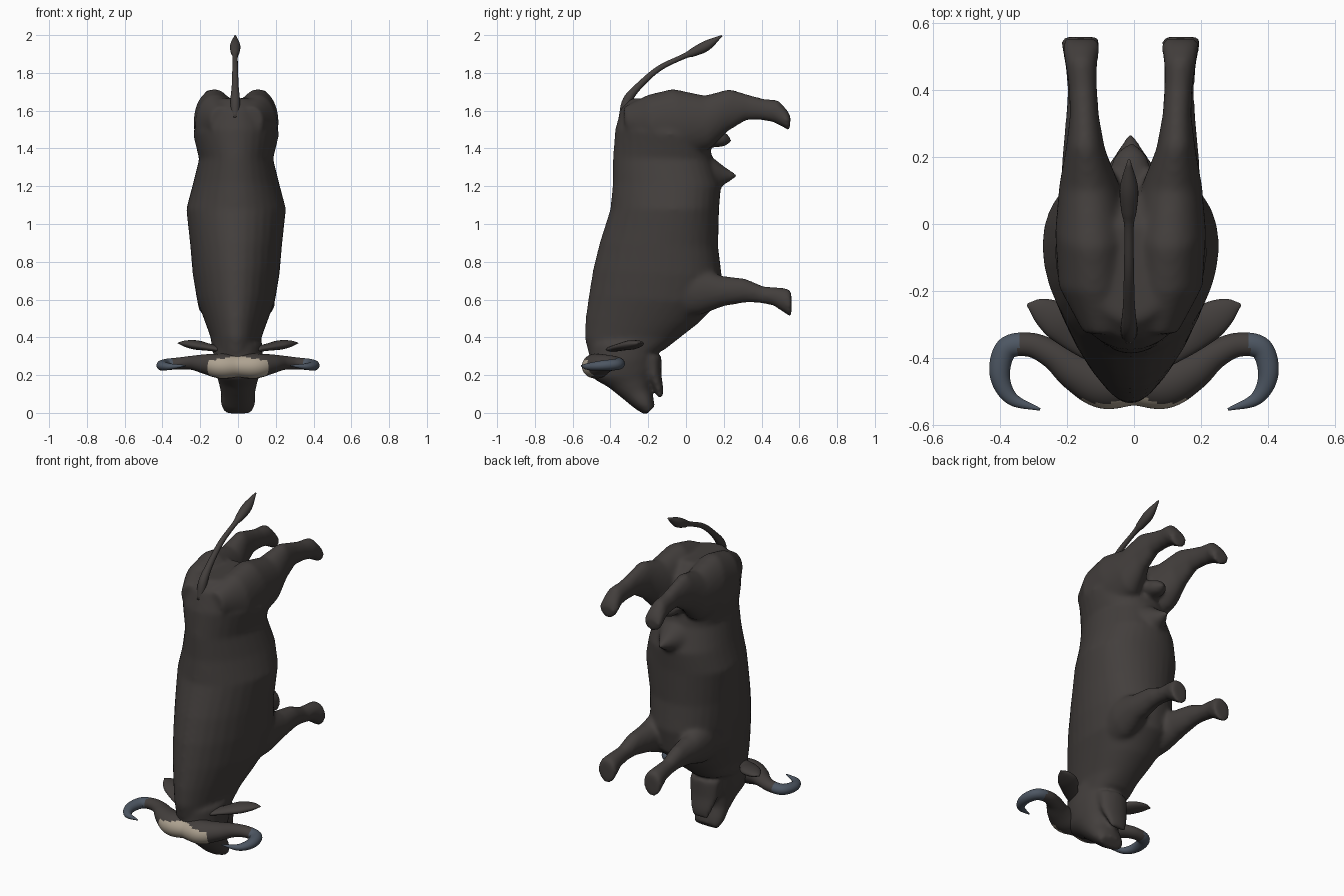
import bpy, bmesh, math
from mathutils import Vector

cube = bpy.data.objects.get("Cube")
if cube:
    bpy.data.objects.remove(cube)


def material(name, rgb):
    m = bpy.data.materials.new(name)
    m.use_nodes = True
    m.diffuse_color = (*rgb, 1)
    m.node_tree.nodes["Principled BSDF"].inputs["Base Color"].default_value = (*rgb, 1)
    return m


HIDE = material("dark brown hide", (0.056, 0.049, 0.046))
TAN = material("pale horn boss", (0.42, 0.36, 0.28))
BLUE = material("blue grey horn", (0.075, 0.095, 0.125))


def skin(bm, rings):
    """Join rings of points into a closed shell."""
    loops = [[bm.verts.new(p) for p in ring] for ring in rings]
    n = len(loops[0])
    for a, b in zip(loops, loops[1:]):
        for i in range(n):
            j = (i + 1) % n
            bm.faces.new((a[i], a[j], b[j], b[i]))
    bm.faces.new(loops[0])
    bm.faces.new(loops[-1])


def loft(bm, rows, side=1, shift=0.0, sag=0.0, n=32):
    """Each row: upper y, z, lower y, z, centre x, half width.
    Sag moves the widest point of the oval towards its lower end."""
    rings = []
    for y0, z0, y1, z1, x, w in rows:
        mid = Vector((side * x + shift, (y0 + y1) / 2, (z0 + z1) / 2))
        half = Vector((0, (y0 - y1) / 2, (z0 - z1) / 2))
        rings.append([mid + half * (math.cos(a) - sag * math.sin(a) ** 2)
                      + Vector((w * math.sin(a), 0, 0))
                      for a in (math.tau * i / n for i in range(n))])
    skin(bm, rings)


def tube(bm, pts, flat=1.0, steps=5, n=20):
    """Smooth tapering tube through x, y, z, radius points."""
    p = [Vector(q) for q in pts]
    p = [2 * p[0] - p[1]] + p + [2 * p[-1] - p[-2]]
    path = []
    for a, b, c, d in zip(p, p[1:], p[2:], p[3:]):
        for s in range(steps):
            t = s / steps
            path.append(0.5 * (2 * b + (c - a) * t + (2 * a - 5 * b + 4 * c - d) * t ** 2
                               + (3 * b - a - 3 * c + d) * t ** 3))
    path.append(p[-2])
    rings = []
    for i, q in enumerate(path):
        tan = (path[min(i + 1, len(path) - 1)] - path[max(i - 1, 0)]).to_3d().normalized()
        u = tan.cross(Vector((0, 0, 1))).normalized()
        v = u.cross(tan)
        r = max(q[3], 0.003)
        rings.append([q.to_3d() + r * (u * math.cos(a) + flat * v * math.sin(a))
                      for a in (math.tau * k / n for k in range(n))])
    skin(bm, rings)


def finish(name, bm, mats, rule=None):
    bmesh.ops.recalc_face_normals(bm, faces=bm.faces)
    bm.normal_update()
    for f in bm.faces:
        f.smooth = True
        if rule:
            f.material_index = rule(f.calc_center_median(), f.normal)
    me = bpy.data.meshes.new(name)
    bm.to_mesh(me)
    bm.free()
    for m in mats:
        me.materials.append(m)
    ob = bpy.data.objects.new(name, me)
    bpy.context.collection.objects.link(ob)
    return ob


body = bmesh.new()

# Trunk and neck, rump first
trunk = [(-.29, 1.665, .0, 1.665, 0, .13), (-.345, 1.61, .08, 1.59, 0, .19),
         (-.375, 1.5, .12, 1.46, 0, .228), (-.387, 1.35, .14, 1.34, 0, .196),
         (-.387, 1.22, .185, 1.2, 0, .23), (-.40, 1.08, .175, 1.08, 0, .264),
         (-.457, .9, .17, .88, 0, .243), (-.492, .76, .19, .72, 0, .23),
         (-.515, .62, .17, .58, 0, .207), (-.532, .5, .06, .47, 0, .165),
         (-.537, .4, -.03, .4, 0, .135), (-.515, .31, -.12, .33, 0, .125)]
loft(body, trunk, shift=-.01, sag=.17)

# Head with muzzle, then the lower jaw
loft(body, [(-.51, .36, -.13, .38, 0, .13), (-.51, .25, -.15, .3, 0, .13),
            (-.49, .18, -.16, .23, 0, .117), (-.41, .135, -.18, .19, 0, .102),
            (-.335, .075, -.19, .135, 0, .09), (-.27, .022, -.175, .085, 0, .093),
            (-.215, -.012, -.165, .035, 0, .078)])
loft(body, [(-.24, .3, -.13, .3, 0, .095), (-.21, .19, -.13, .2, 0, .085),
            (-.175, .135, -.12, .13, 0, .07), (-.15, .082, -.122, .082, 0, .05)])

# Legs, shoulder or hip to hoof
front_leg = [(-.15, .81, -.1, .49, .1, .09), (.05, .78, .08, .52, .12, .09),
             (.19, .725, .2, .565, .138, .066), (.31, .712, .32, .585, .145, .048),
             (.41, .67, .38, .583, .148, .04), (.49, .664, .46, .57, .15, .045),
             (.545, .657, .535, .52, .15, .057), (.558, .635, .558, .507, .15, .054)]
hind_leg = [(-.33, 1.62, -.32, 1.47, .08, .06), (-.2, 1.685, -.17, 1.36, .11, .105),
            (-.07, 1.716, .02, 1.36, .115, .11),
            (.1, 1.68, .13, 1.4, .123, .09), (.23, 1.715, .22, 1.49, .135, .058),
            (.33, 1.685, .32, 1.55, .138, .043), (.41, 1.663, .4, 1.55, .142, .042),
            (.49, 1.655, .46, 1.54, .147, .047), (.538, 1.6, .52, 1.51, .148, .057),
            (.553, 1.57, .55, 1.49, .148, .052)]
for side in (-1, 1):
    loft(body, front_leg, side, shift=-.01)
    loft(body, hind_leg, side, shift=-.01)

# Underside details
tube(body, [(-.01, .07, 1.258, .13), (-.01, .13, 1.258, .1),
            (-.01, .2, 1.256, .05), (-.01, .275, 1.255, .004)])
tube(body, [(-.01, .06, 1.47, .05), (-.01, .14, 1.456, .06), (-.01, .2, 1.447, .05),
            (-.01, .24, 1.44, .01)], .78)

# Blend all the parts into one continuous hide
ob = finish("body", body, [HIDE])
remesh = ob.modifiers.new("blend", 'REMESH')
remesh.mode = 'VOXEL'
remesh.voxel_size = 0.012
remesh.use_smooth_shade = True
soften = ob.modifiers.new("soften", 'SMOOTH')
soften.factor = 0.5
soften.iterations = 8

# Tail with tuft
bm = bmesh.new()
tube(bm, [(-.015, -.335, 1.56, .022), (-.015, -.31, 1.655, .025), (-.015, -.245, 1.735, .018),
          (-.015, -.14, 1.825, .015), (-.015, -.01, 1.888, .014), (-.015, .04, 1.91, .023),
          (-.015, .11, 1.945, .027), (-.015, .19, 1.997, .004)])
finish("tail", bm, [HIDE])

# Horns: one sweep from tip to tip through the forehead boss
half = [(.09, -.475, .248, .075), (.17, -.44, .258, .06), (.24, -.39, .265, .043),
        (.31, -.36, .262, .036), (.38, -.372, .256, .034), (.4, -.45, .25, .03),
        (.365, -.52, .245, .02), (.28, -.553, .25, .004)]
path = [(-x, y, z, r) for x, y, z, r in reversed(half)] + [(0, -.473, .248, .068)] + half


def horn_colour(c, n):
    x = abs(c.x)
    if x < .158 and n.y < -.3 and c.z < .303 - .18 * x:
        return 1
    return 2 if x > .345 or c.y < -.5 and x > .25 else 0


bm = bmesh.new()
tube(bm, path, .88, 8, 40)
finish("horns", bm, [HIDE, TAN, BLUE], horn_colour)

# Ears
for side, label in ((1, "left"), (-1, "right")):
    bm = bmesh.new()
    tube(bm, [(side * .09, -.4, .335, .03), (side * .17, -.34, .35, .045),
              (side * .225, -.29, .36, .055), (side * .28, -.255, .367, .036),
              (side * .318, -.24, .37, .004)], .45)
    finish(label + "_ear", bm, [HIDE])
